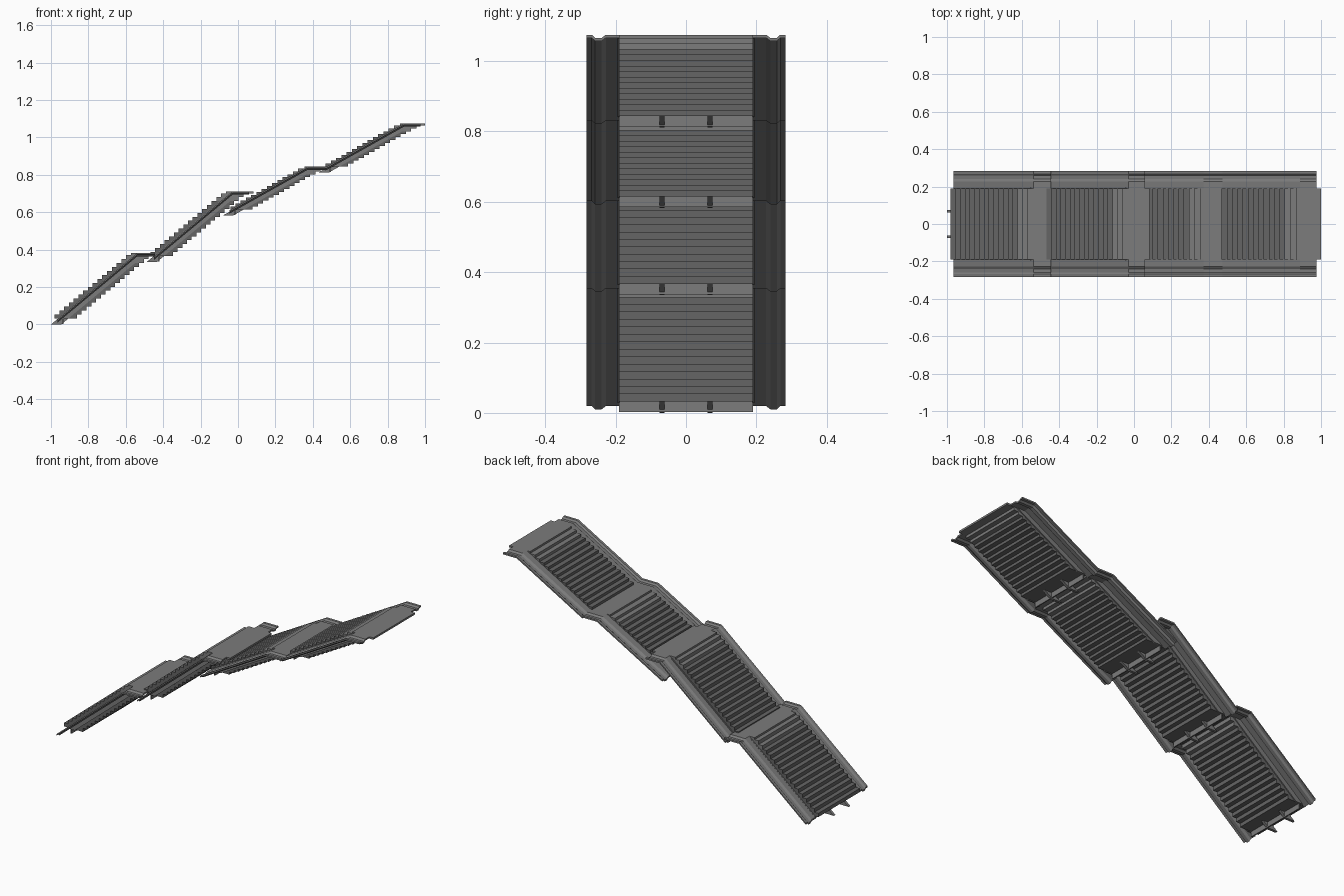
import bpy, bmesh, math

if "Cube" in bpy.data.objects:
    bpy.data.objects.remove(bpy.data.objects["Cube"])

def material(name, v):
    m = bpy.data.materials.new(name)
    m.diffuse_color = (v, v, v, 1)
    m.use_nodes = True
    m.node_tree.nodes["Principled BSDF"].inputs["Base Color"].default_value = m.diffuse_color
    return m

GREY = material("mid grey", 0.2)
DARK = material("dark grey", 0.13)

def make(name, bm, mats, smooth=False):
    bmesh.ops.recalc_face_normals(bm, faces=bm.faces)
    me = bpy.data.meshes.new(name)
    bm.to_mesh(me)
    bm.free()
    ob = bpy.data.objects.new(name, me)
    bpy.context.collection.objects.link(ob)
    for m in mats:
        me.materials.append(m)
    if smooth:
        bpy.context.view_layer.objects.active = ob
        ob.select_set(True)
        bpy.ops.object.shade_smooth_by_angle(angle=math.radians(20))
        ob.select_set(False)
    return ob

def loft(bm, rings, mat=0):
    """Closed rings joined in order, with end caps."""
    vs = [[bm.verts.new(p) for p in r] for r in rings]
    n = len(vs[0])
    faces = [bm.faces.new(vs[0]), bm.faces.new(vs[-1][::-1])]
    for a, b in zip(vs, vs[1:]):
        for i in range(n):
            j = (i + 1) % n
            faces.append(bm.faces.new((a[i], a[j], b[j], b[i])))
    for f in faces:
        f.material_index = mat

def slab(bm, outline, y0, y1, mat=0):
    """Outline in the x-z plane, extruded across y."""
    loft(bm, [[(x, y, z) for x, z in outline] for y in (y0, y1)], mat)

def box(bm, x0, x1, y0, y1, z0, z1, mat=0):
    slab(bm, [(x0, z0), (x1, z0), (x1, z1), (x0, z1)], y0, y1, mat)

# side apron cross-section: thin sheet with a shallow groove
top = [(0.19, 0), (0.228, 0), (0.24, -0.009), (0.258, -0.009), (0.268, 0), (0.283, 0)]
SHEET = top + [(y, h - 0.009) for y, h in reversed(top)]

# stringer start x, start z, landing z, slope, apron start x, apron end x, landing end x, steps
FLIGHTS = [
    (-1.00, 0.000, 0.382, 0.83, -0.965, -0.444, -0.444, 16),
    (-0.487, 0.335, 0.712, 0.83, -0.449, 0.06, 0.083, 16),
    (-0.08, 0.583, 0.845, 0.56, -0.045, 0.472, 0.474, 14),
    (0.43, 0.812, 1.075, 0.56, 0.467, 0.975, 1.00, 14),
]

for k, (x0, z0, zt, s, ax0, ax1, lx, n) in enumerate(FLIGHTS, 1):
    w = 0.055                                  # horizontal width of a stringer
    mid = lambda z: x0 + w / 2 + (z - z0) / s   # stringer centre line

    # steps: stacked boards, the top two lighter like the landing
    bm = bmesh.new()
    zb = z0 + 0.032
    rise = (zt - 0.011 - zb) / n
    for i in range(n):
        z = zb + i * rise
        c = mid(z + rise / 2)
        box(bm, c - 0.06, min(c + 0.06, lx), -0.19, 0.19, z, z + rise, 0 if i < n - 2 else 1)
    make(f"steps_{k}", bm, [DARK, GREY])

    # stringers: two long pointed inner beams, two shorter outer ones
    bm = bmesh.new()
    for y, t, lift in ((-0.068, 0.015, 0), (0.068, 0.015, 0), (-0.192, 0.008, 0.03), (0.192, 0.008, 0.03)):
        a, b = z0 + lift, zt - 0.011
        xa, xb = x0 + lift / s, x0 + (b - z0) / s
        slab(bm, [(xa, a), (xa + w, a), (xb + w, b), (xb, b)], y - t / 2, y + t / 2)
    # foot plate under the lowest step
    box(bm, x0 + 0.06, x0 + 0.066, -0.19, 0.19, z0 + 0.002, zb)
    make(f"stringers_{k}", bm, [GREY])

    # landing plate
    bm = bmesh.new()
    box(bm, mid(zt) - 0.06, lx, -0.19, 0.19, zt - 0.011, zt)
    make(f"landing_{k}", bm, [GREY])

    # grooved side aprons following the slope and then the landing
    bm = bmesh.new()
    az = z0 + 0.028
    path = [(ax0, az), (ax0 + (zt - az) / s, zt), (ax1, zt)]
    for side in (-1, 1):
        loft(bm, [[(x, side * y, z + h) for y, h in SHEET] for x, z in path])
    make(f"side_aprons_{k}", bm, [GREY], smooth=True)
